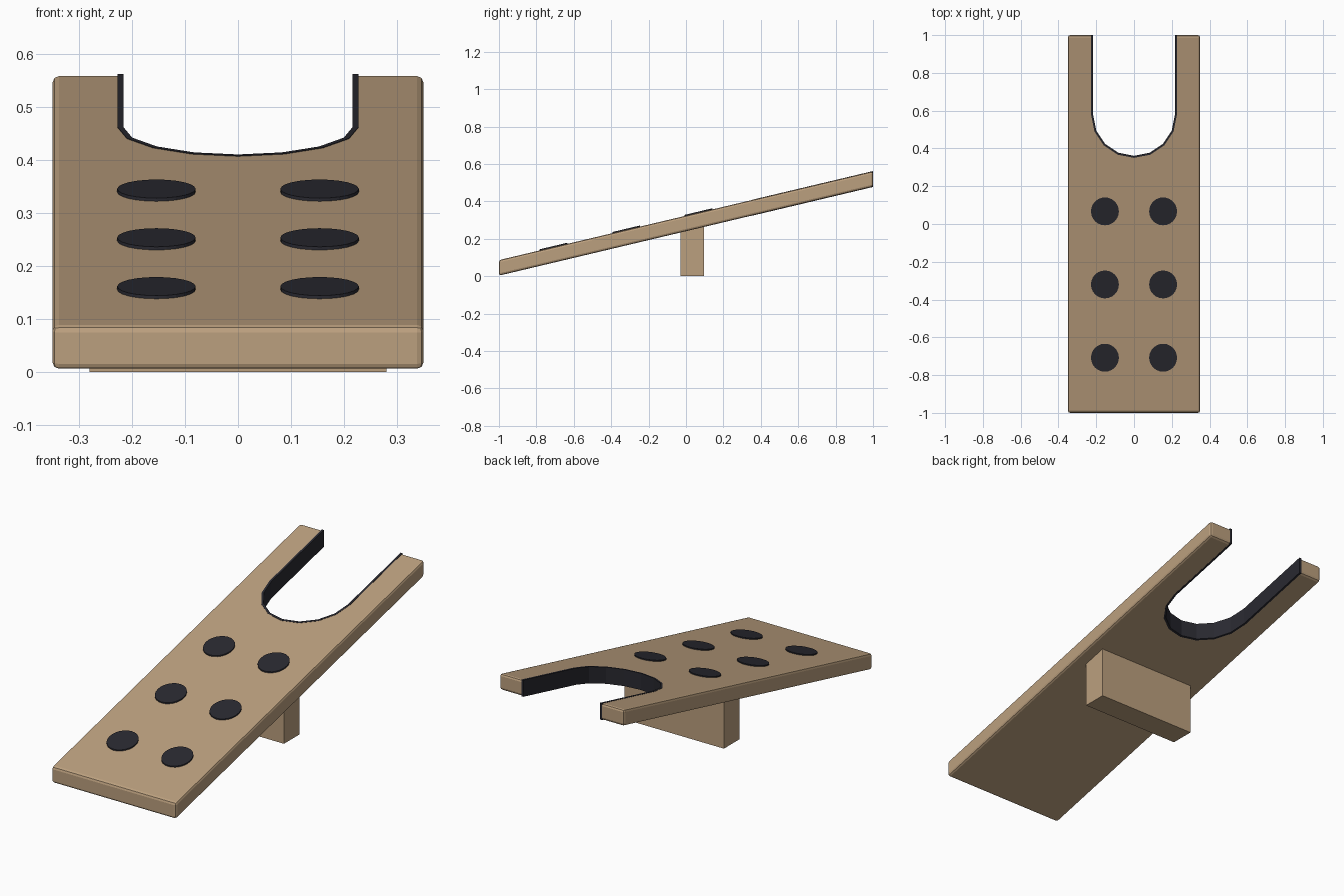
import bpy, bmesh, math

if "Cube" in bpy.data.objects:
    bpy.data.objects.remove(bpy.data.objects["Cube"])

SLOPE = 0.2375      # rise of the plank per unit of y
THICK = 0.083       # vertical thickness of the plank
ARC_Y = 0.577       # centre of the rounded end of the notch


def material(name, color):
    m = bpy.data.materials.new(name)
    m.diffuse_color = (*color, 1)
    m.use_nodes = True
    m.node_tree.nodes["Principled BSDF"].inputs["Base Color"].default_value = m.diffuse_color
    return m


wood = material("tan wood", (0.50, 0.35, 0.21))
rubber = material("dark rubber", (0.022, 0.022, 0.030))


def notch(r):
    """U outline from the right tip, round the bottom, to the left tip."""
    arc = [(r * math.cos(a), ARC_Y - r * math.sin(a))
           for a in (math.pi * i / 8 for i in range(9))]
    return [(r, 1.0)] + arc + [(-r, 1.0)]


def prism(name, outline, z0, z1, mat, bevel_rule=None, bevel=0.012):
    """Extrude an outline, bevel chosen edges, then shear it to the ramp."""
    bm = bmesh.new()
    base = bm.faces.new([bm.verts.new((x, y, z0)) for x, y in outline])
    top = bmesh.ops.extrude_face_region(bm, geom=[base])["geom"]
    for v in top:
        if isinstance(v, bmesh.types.BMVert):
            v.co.z = z1
    bmesh.ops.recalc_face_normals(bm, faces=bm.faces)
    if bevel_rule:
        edges = [e for e in bm.edges if bevel_rule(e)]
        bmesh.ops.bevel(bm, geom=edges, offset=bevel, segments=2,
                        profile=0.5, affect='EDGES')
    for v in bm.verts:
        v.co.z += (v.co.y + 1) * SLOPE
    bmesh.ops.recalc_face_normals(bm, faces=bm.faces)
    me = bpy.data.meshes.new(name)
    bm.to_mesh(me)
    bm.free()
    me.materials.append(mat)
    ob = bpy.data.objects.new(name, me)
    bpy.context.collection.objects.link(ob)
    return ob


# Sloping plank with a U notch; only the outer edges are rounded
W = 0.35
outline = notch(0.226) + [(-W, 1.0), (-W, -1.0), (W, -1.0), (W, 1.0)]
prism("plank", outline, 0.003, 0.003 + THICK, wood,
      lambda e: any(abs(v.co.x) > W - 0.001 for v in e.verts)
      and all(abs(v.co.x) > W - 0.001 for v in e.verts) | (abs(e.verts[0].co.y) > 0.99))

# Rubber lining of the notch
prism("notch_lining", notch(0.227) + notch(0.216)[::-1],
      0.002, 0.004 + THICK, rubber)

# Grip pads, three rows of two
for row, y in enumerate((-0.708, -0.32, 0.067)):
    for side in (-1, 1):
        circle = [(side * 0.154 + 0.074 * math.cos(2 * math.pi * i / 24),
                   y + 0.074 * math.sin(2 * math.pi * i / 24)) for i in range(24)]
        prism(f"grip_pad_{row}_{'left' if side < 0 else 'right'}", circle,
              THICK, THICK + 0.009, rubber)

# Support block under the middle, its top let into the sloping plank
block = prism("support_block", [(-0.28, -0.03), (0.28, -0.03), (0.28, 0.095), (-0.28, 0.095)],
              0, 0.02, wood)
for v in block.data.vertices[:]:
    if v.co.z < (v.co.y + 1) * SLOPE + 0.01:
        v.co.z = 0
